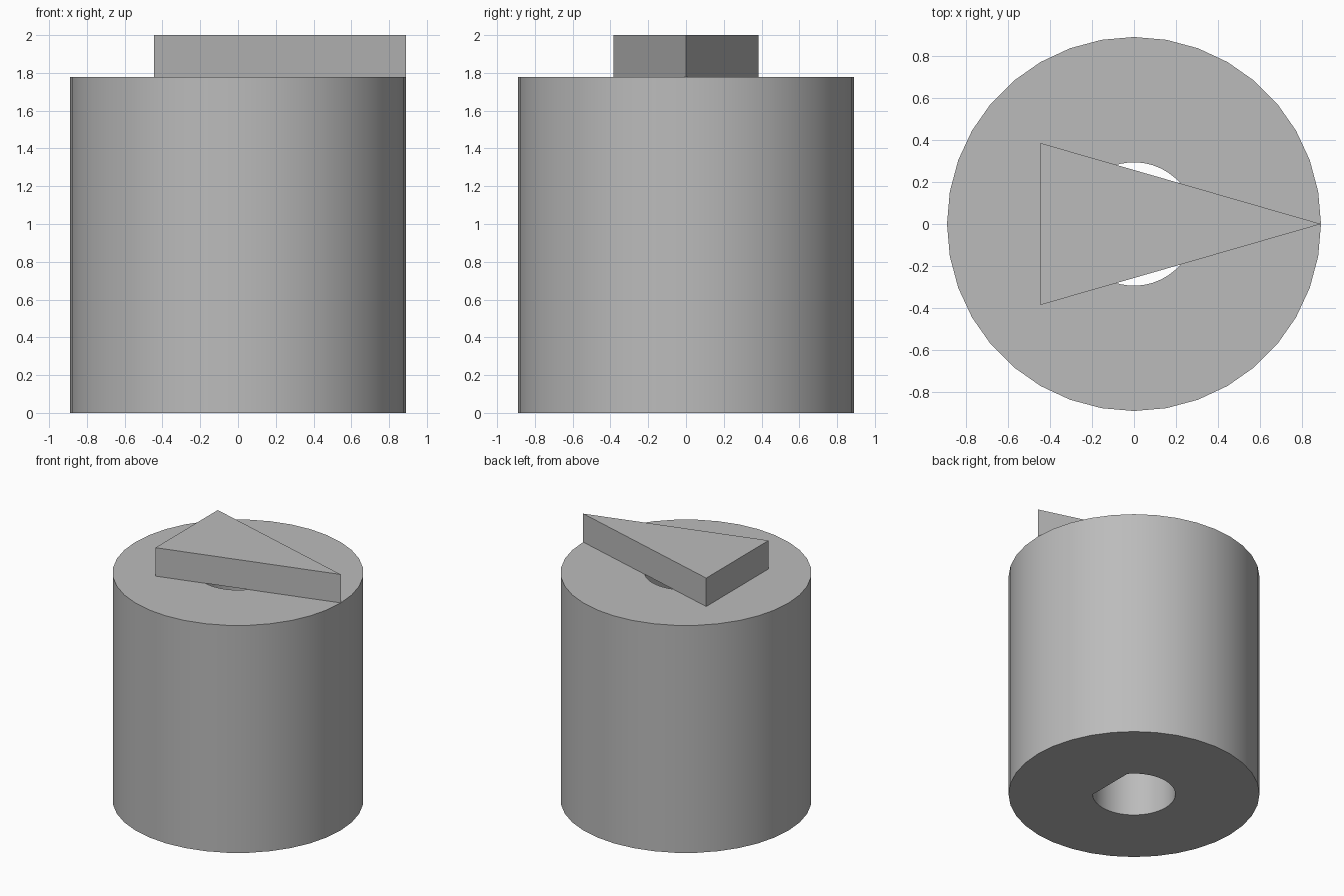
import bpy, bmesh
from math import sin, cos, acos, pi

cube = bpy.data.objects.get("Cube")
if cube:
    bpy.data.objects.remove(cube, do_unlink=True)

UNIT = 2 / 45
RADIUS = 20 * UNIT
BODY_TOP = 40 * UNIT
TOP = 45 * UNIT
BORE_RADIUS = 6.6 * UNIT
BORE_FLAT = 5 * UNIT      # distance of the bore's flat side from the axis
SIDES = 36

grey = bpy.data.materials.new("plain grey")
grey.use_nodes = True
colour = (0.5, 0.5, 0.5, 1)
grey.diffuse_color = colour
grey.node_tree.nodes["Principled BSDF"].inputs["Base Color"].default_value = colour


def prism(name, outline, bottom, top):
    """Extrude a counter-clockwise outline between two heights."""
    bm = bmesh.new()
    base = bm.faces.new([bm.verts.new((x, y, bottom)) for x, y in outline])
    rise = bmesh.ops.extrude_face_region(bm, geom=[base], use_keep_orig=True)
    verts = [v for v in rise["geom"] if isinstance(v, bmesh.types.BMVert)]
    bmesh.ops.translate(bm, verts=verts, vec=(0, 0, top - bottom))
    bmesh.ops.recalc_face_normals(bm, faces=bm.faces)
    mesh = bpy.data.meshes.new(name)
    bm.to_mesh(mesh)
    bm.free()
    mesh.materials.append(grey)
    obj = bpy.data.objects.new(name, mesh)
    bpy.context.collection.objects.link(obj)
    return obj


def arc(radius, start, end, count):
    angles = [start + (end - start) * i / count for i in range(count + 1)]
    return [(radius * cos(a), radius * sin(a)) for a in angles]


# Round knob body
body = prism("knob_body", arc(RADIUS, 0, 2 * pi, SIDES)[:-1], 0, BODY_TOP)

# D-shaped shaft bore through the body, flat side towards the pointer tip
half = acos(BORE_FLAT / BORE_RADIUS)
bore = prism("bore_cutter", arc(BORE_RADIUS, half, 2 * pi - half, SIDES),
             -UNIT, BODY_TOP + UNIT)
cut = body.modifiers.new("shaft bore", "BOOLEAN")
cut.operation = "DIFFERENCE"
cut.solver = "EXACT"
cut.object = bore
bpy.context.view_layer.objects.active = body
body.select_set(True)
bpy.ops.object.modifier_apply(modifier=cut.name)
bpy.data.objects.remove(bore, do_unlink=True)
bpy.ops.object.shade_smooth_by_angle(angle=pi / 6)

# Triangular pointer: a three-sided prism squeezed to half its width
triangle = [(x, y / 2) for x, y in arc(RADIUS, 0, 2 * pi, 3)[:-1]]
prism("pointer", triangle, BODY_TOP, TOP)
